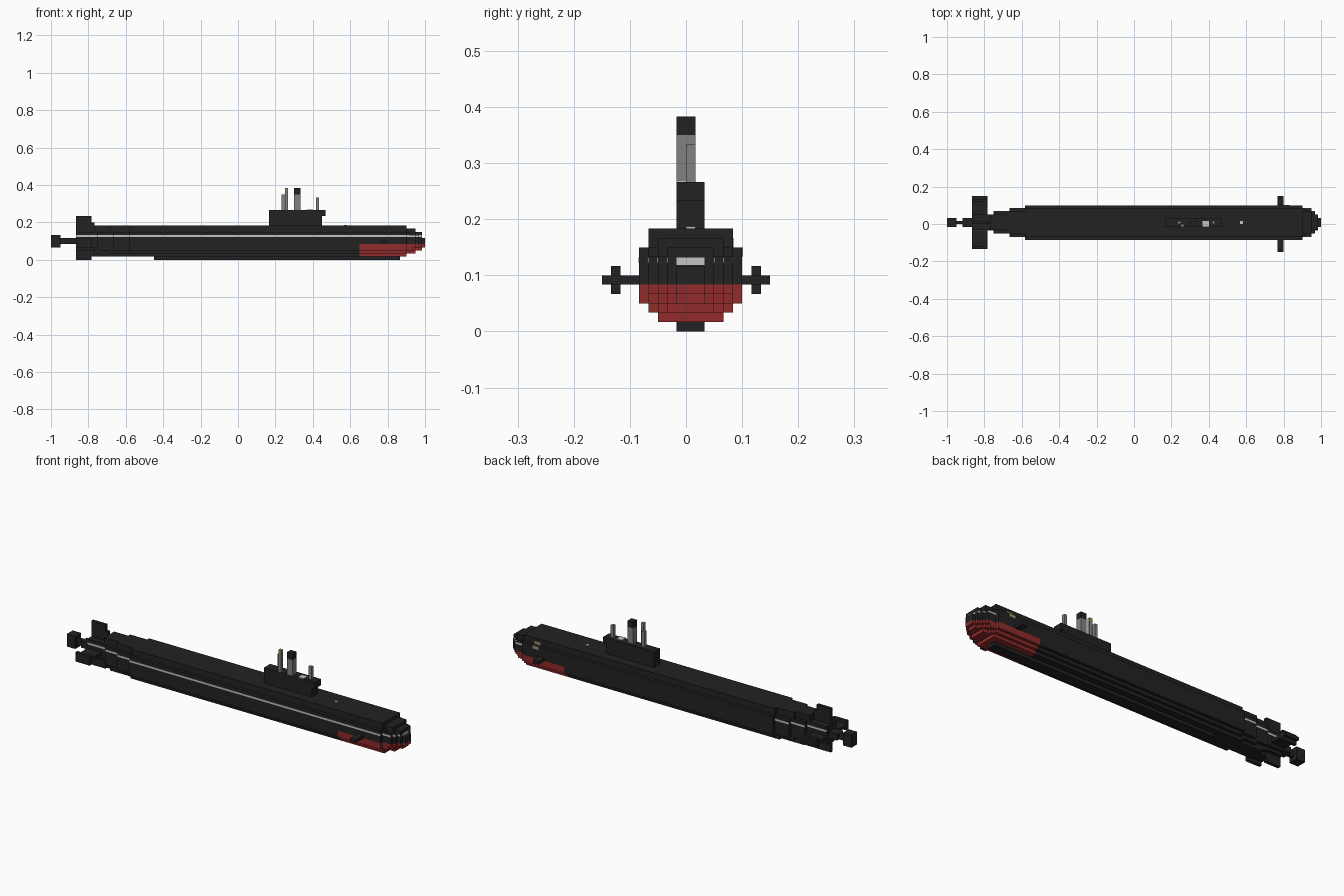
import bpy, bmesh

cube = bpy.data.objects.get("Cube")
if cube:
    bpy.data.objects.remove(cube, do_unlink=True)

V = 1 / 60  # block size


def material(name, r, g, b):
    m = bpy.data.materials.new(name)
    m.use_nodes = True
    m.diffuse_color = (r, g, b, 1)
    bsdf = m.node_tree.nodes["Principled BSDF"]
    bsdf.inputs["Base Color"].default_value = (r, g, b, 1)
    bsdf.inputs["Roughness"].default_value = 0.8
    return m


BLACK = material("hull black", 0.016, 0.016, 0.016)
RED = material("antifouling red", 0.28, 0.024, 0.024)
GRAY = material("mast gray", 0.22, 0.22, 0.22)
WHITE = material("marking white", 0.55, 0.55, 0.55)
TAN = material("brass tan", 0.36, 0.29, 0.14)


def blocks(name, boxes):
    """Make one object from (x0, x1, y0, y1, z0, z1, material) boxes in block units."""
    bm = bmesh.new()
    mats = []
    for x0, x1, y0, y1, z0, z1, mat in boxes:
        if mat not in mats:
            mats.append(mat)
        made = bmesh.ops.create_cube(bm, size=1)["verts"]
        for v in made:
            v.co.x = (x1 if v.co.x > 0 else x0) * V
            v.co.y = (y1 if v.co.y > 0 else y0) * V
            v.co.z = (z1 if v.co.z > 0 else z0) * V
        for f in {f for v in made for f in v.link_faces}:
            f.material_index = mats.index(mat)
    mesh = bpy.data.meshes.new(name)
    bm.to_mesh(mesh)
    bm.free()
    for m in mats:
        mesh.materials.append(m)
    ob = bpy.data.objects.new(name, mesh)
    bpy.context.collection.objects.link(ob)
    return ob


# Hull: half width of each block row, scaled along the length
HALF = dict(enumerate([3.5, 4.5, 5.5, 5.5, 5.5, 5.5, 5.5, 5.5, 4.5, 4.5], 1))
MID_ROW = 5.3
MID_Y = 0.5


def scales(x):
    """Width scale and height scale at a lengthwise position."""
    if x > 48:
        s = (1 - ((x - 48) / 12) ** 2.5) ** 0.5
        return s, s
    if x < -46:
        return 0.5, 0.6
    if x < -32:
        return 1 - 0.5 * (-32 - x) / 14, 1
    return 1, 1


def half_width(row, x):
    wide, tall = scales(x)
    source = round(MID_ROW + (row - MID_ROW) / tall)
    if source not in HALF:
        return None
    return max(round(HALF[source] * wide - 0.5), 0) + 0.5


def row_runs(row):
    """Merge neighbouring slices of equal width and colour."""
    runs = []
    for i in range(-52, 60):
        h = half_width(row, i + 0.5)
        if h is None:
            continue
        mat = RED if i >= 39 and row <= 4 else BLACK
        if runs and runs[-1][1] == i and runs[-1][2:] == [h, mat]:
            runs[-1][1] = i + 1
        else:
            runs.append([i, i + 1, h, mat])
    return runs


blocks("hull", [(a, b, MID_Y - h, MID_Y + h, row, row + 1, mat)
                for row in HALF for a, b, h, mat in row_runs(row)])
blocks("keel", [(-27, 52, -1, 2, 0, 1, BLACK)])

# White line along the right side, with short lengths at both ends of the left
line = []
STRIPE = row_runs(7)
for a, b, h, _ in STRIPE:
    y = MID_Y - h
    line.append((a, b, y - 0.1, y + 0.1, 7.3, 7.9, WHITE))
    if a >= 50 or b <= -33:
        y = MID_Y + h
        line.append((a, b, y - 0.1, y + 0.1, 7.3, 7.9, WHITE))
tip = STRIPE[-1][1]
line.append((tip - 0.1, tip + 0.1, -1, 2, 7.1, 7.9, WHITE))
blocks("white_line", line)

# Bow details and deck hatch
blocks("bow_lamps", [(48, 50.1, 5, 6.1, 8, 9, TAN), (48, 50.1, 4, 5.1, 9, 10, TAN)])
blocks("deck_hatch", [(34, 35, 0, 1, 11, 11.2, WHITE)])
blocks("bow_planes", [(46, 48, -9, 9, 5, 6, BLACK)])

# Sail with overhanging front edge
blocks("sail", [(10, 27, -1, 2, 11, 16, BLACK), (27, 28, -1, 2, 14, 16, BLACK)])
blocks("sail_hatch", [(22, 24, -1, 1, 16, 16.2, WHITE)])

# Masts
blocks("rear_mast", [(14, 15, 0, 1, 16, 21, GRAY)])
blocks("antenna_mast", [(15, 16, -1, 0, 16, 22, GRAY), (15, 16, -1, 0, 22, 23, TAN)])
blocks("main_mast", [(18, 20, -1, 1, 16, 21, GRAY), (18, 20, -1, 1, 21, 23, BLACK)])
blocks("front_mast", [(25, 26, 0, 1, 16, 20, GRAY)])

# Stern fins
blocks("rudder", [(-52, -47, 0, 1, 0, 14, BLACK), (-47, -46, 0, 1, 1, 12, BLACK)])
blocks("stern_planes", [(-52, -47, -8, 9, 5, 6, BLACK)])
blocks("stern_end_plates", [(-52, -47, y, y + 1, 4, 7, BLACK) for y in (-8, 7)])

# Propeller
blocks("propeller_hub", [(-55, -52, -1, 2, 5, 7, BLACK)])
blocks("propeller_shaft", [(-57, -55, 0, 1, 5, 7, BLACK)])
blocks("propeller", [(-60, -57, -1, 2, 4, 8, BLACK)])
